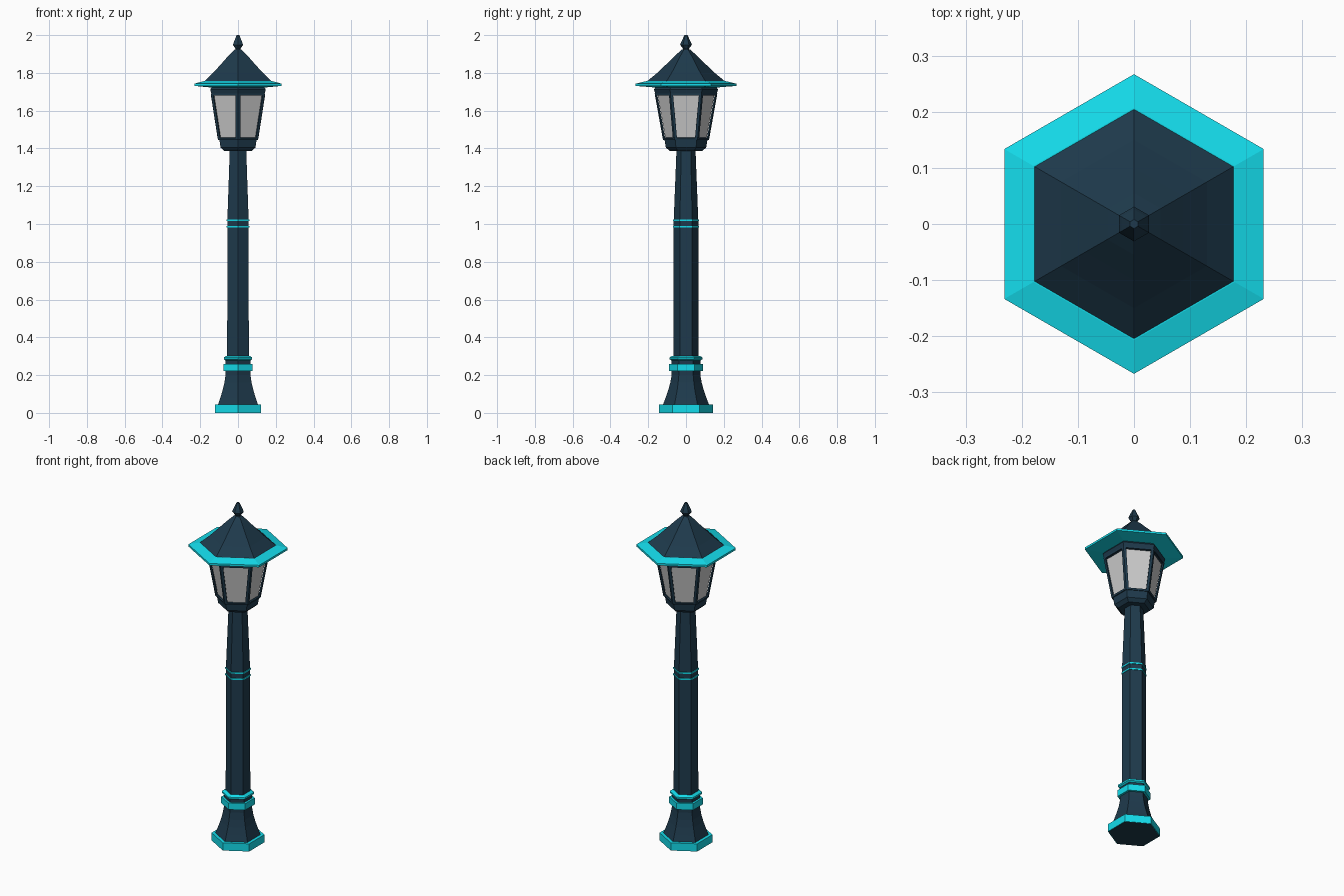
import bpy, bmesh, math

if "Cube" in bpy.data.objects:
    bpy.data.objects.remove(bpy.data.objects["Cube"])


def material(name, color):
    m = bpy.data.materials.new(name)
    m.diffuse_color = (*color, 1)
    m.use_nodes = True
    m.node_tree.nodes["Principled BSDF"].inputs["Base Color"].default_value = m.diffuse_color
    return m


DARK = material("dark_blue_metal", (0.013, 0.042, 0.072))
CYAN = material("cyan_trim", (0.007, 0.72, 0.84))


def finish(name, bm, mat):
    bmesh.ops.recalc_face_normals(bm, faces=bm.faces[:])
    me = bpy.data.meshes.new(name)
    bm.to_mesh(me)
    bm.free()
    if mat:
        me.materials.append(mat)
    ob = bpy.data.objects.new(name, me)
    bpy.context.collection.objects.link(ob)
    return ob


def hex_rings(profile, caps=True):
    """Six-sided turning of (corner radius, z) points, corners on the y axis."""
    bm = bmesh.new()
    rings = []
    for r, z in profile:
        angles = [math.radians(90 + 60 * i) for i in range(6)]
        rings.append([bm.verts.new((r * math.cos(a), r * math.sin(a), z)) for a in angles])
    for low, high in zip(rings, rings[1:]):
        for i in range(6):
            j = (i + 1) % 6
            bm.faces.new((low[i], low[j], high[j], high[i]))
    if caps:
        bm.faces.new(rings[0][::-1])
        bm.faces.new(rings[-1])
    return bm


def hex_part(name, profile, mat):
    return finish(name, hex_rings(profile), mat)


# Foot and flared pedestal
hex_part("foot_plate", [(0.142, 0), (0.142, 0.045)], CYAN)
hex_part("foot_underside", [(0.138, -0.001), (0.138, 0.01)], DARK)
hex_part("flared_pedestal", [(0.123, 0.04), (0.108, 0.08), (0.094, 0.12), (0.083, 0.16),
                             (0.076, 0.20), (0.076, 0.285)], DARK)
hex_part("pedestal_band", [(0.09, 0.222), (0.09, 0.26)], CYAN)
hex_part("pedestal_ring", [(0.077, 0.278), (0.087, 0.284), (0.087, 0.294), (0.072, 0.302)], CYAN)

# Post, tapering above the two thin rings
hex_part("post", [(0.066, 0.28), (0.065, 1.02), (0.05, 1.40)], DARK)
for label, z in (("lower", 0.985), ("upper", 1.021)):
    hex_part(f"{label}_post_ring", [(0.069, z - 0.004), (0.069, z + 0.004)], CYAN)

# Lantern: bottom tray, windowed frame, glass, top collar
hex_part("lantern_tray", [(0.086, 1.387), (0.107, 1.405), (0.114, 1.45), (0.109, 1.455)], DARK)

bm = hex_rings([(0.114, 1.447), (0.158, 1.692)], caps=False)
bmesh.ops.recalc_face_normals(bm, faces=bm.faces[:])
panes = bm.faces[:]
bmesh.ops.inset_individual(bm, faces=panes, thickness=0.01, use_even_offset=True)
bmesh.ops.delete(bm, geom=panes, context='FACES')
frame = finish("lantern_frame", bm, DARK)
thick = frame.modifiers.new("thickness", 'SOLIDIFY')
thick.thickness = 0.008
thick.offset = -1

hex_part("lantern_glass", [(0.108, 1.45), (0.151, 1.69)], None)
hex_part("lantern_collar", [(0.154, 1.68), (0.160, 1.683), (0.170, 1.712), (0.158, 1.728)], DARK)

# Roof with bright brim and finial
hex_part("roof_brim", [(0.155, 1.722), (0.267, 1.731), (0.267, 1.743), (0.207, 1.757)], CYAN)
hex_part("roof", [(0.208, 1.754), (0.150, 1.802), (0.100, 1.850), (0.055, 1.894),
                  (0.020, 1.925)], DARK)
hex_part("finial", [(0.018, 1.915), (0.016, 1.928), (0.031, 1.948), (0.026, 1.962),
                    (0.008, 2.0)], DARK)
